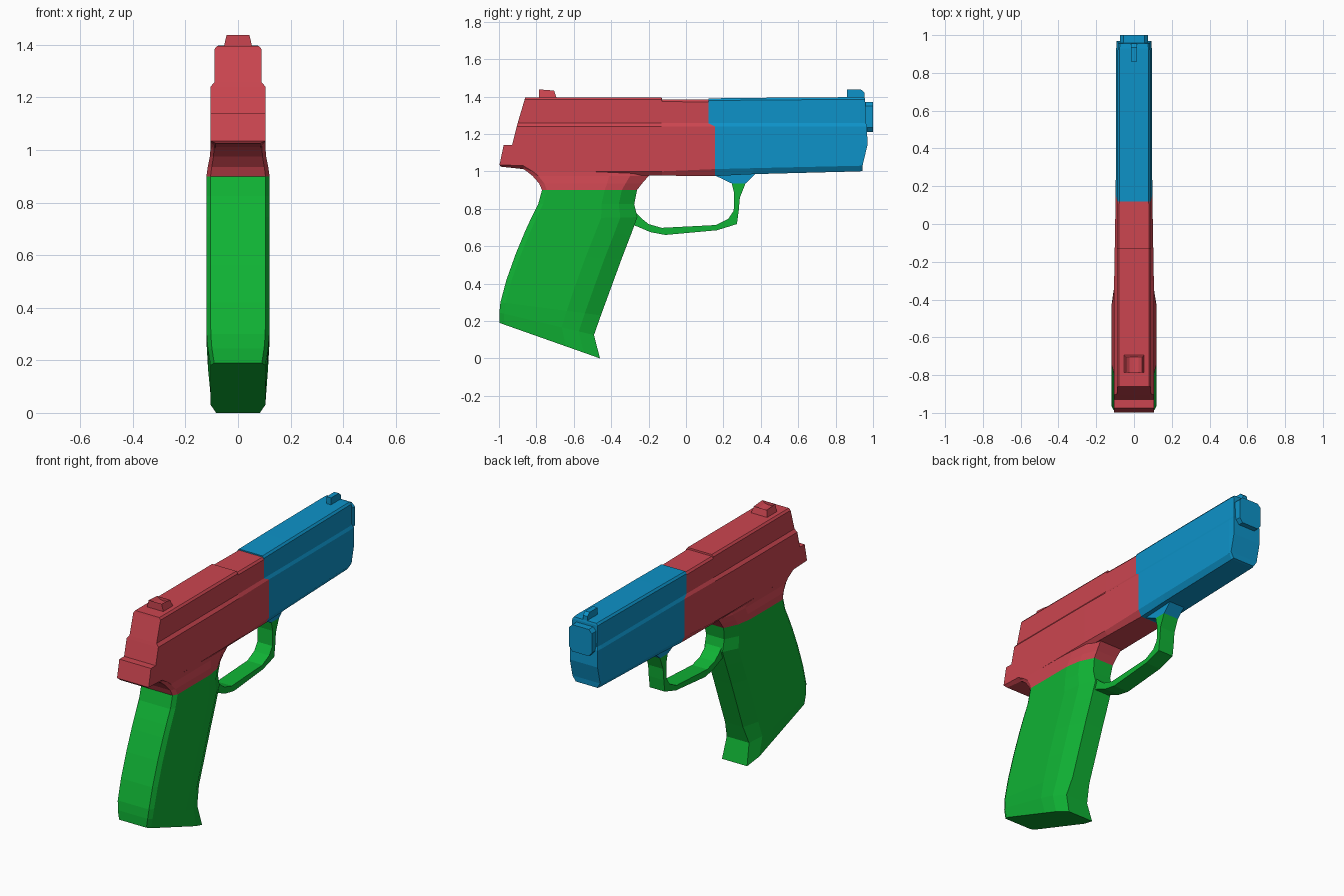
import bpy, bmesh


def material(name, col):
    m = bpy.data.materials.new(name)
    m.diffuse_color = (*col, 1)
    return m


RED = material("red", (0.60, 0.06, 0.08))
BLUE = material("blue", (0.004, 0.29, 0.58))
GREEN = material("green", (0.005, 0.45, 0.035))


def loft(name, rings, mat):
    """Each ring is a right-hand half outline (x, y, z); it is mirrored and skinned."""
    bm = bmesh.new()
    n = len(rings[0])
    loops = []
    for half in rings:
        full = list(half) + [(-x, y, z) for x, y, z in reversed(half)]
        loops.append([bm.verts.new(p) for p in full])
    for a, b in zip(loops, loops[1:]):
        for i in range(2 * n):
            j = (i + 1) % (2 * n)
            bm.faces.new((a[i], a[j], b[j], b[i]))
    for c in (loops[0], loops[-1]):
        for i in range(n - 1):
            bm.faces.new((c[i], c[i + 1], c[-2 - i], c[-1 - i]))
    bmesh.ops.remove_doubles(bm, verts=bm.verts, dist=1e-5)
    bmesh.ops.recalc_face_normals(bm, faces=bm.faces)
    me = bpy.data.meshes.new(name)
    bm.to_mesh(me)
    bm.free()
    me.materials.append(mat)
    ob = bpy.data.objects.new(name, me)
    bpy.context.collection.objects.link(ob)
    return ob


def body_ring(ys, top, low, bottom, w_up, w_low):
    """Cross-section of the long upper body; ys is one y or one per point."""
    pts = [(w_up - 0.01, top), (w_up, top - 0.012), (w_up, 1.258), (w_low, 1.24),
           (w_low, 1.14), (w_low, 1.14), (w_low, low), (w_low - 0.02, bottom)]
    if not isinstance(ys, (list, tuple)):
        ys = [ys] * len(pts)
    return [(x, y, z) for (x, z), y in zip(pts, ys)]


# Rear and front halves of the upper body
split = [0.12, 0.12, 0.12, 0.155, 0.155, 0.155, 0.155, 0.155]
rear = [-0.86, -0.863, -0.9, -0.905, -0.93, -0.975, -0.997, -0.99]
loft("rear_body", [
    body_ring(rear, 1.395, 1.035, 1.025, 0.09, 0.105),
    body_ring([-0.84] * 4 + [-0.87] * 4, 1.395, 1.03, 1.012, 0.09, 0.105),
    body_ring(-0.82, 1.395, 1.0, 0.98, 0.09, 0.105),
    body_ring(-0.3, 1.395, 1.0, 0.977, 0.09, 0.105),
    body_ring(-0.13, 1.395, 1.0, 0.977, 0.09, 0.102),
    body_ring(-0.129, 1.385, 1.0, 0.977, 0.09, 0.102),
    body_ring(split, 1.383, 1.012, 0.975, 0.088, 0.097)], RED)
loft("front_body", [
    body_ring(split, 1.39, 1.012, 0.975, 0.088, 0.097),
    body_ring(0.36, 1.393, 1.017, 0.985, 0.088, 0.096),
    body_ring(0.93, 1.397, 1.03, 1.0, 0.086, 0.094),
    body_ring([0.955, 0.958, 0.962, 0.968, 0.97, 0.97, 0.945, 0.943],
              1.395, 1.035, 1.003, 0.084, 0.092)], BLUE)

# Muzzle plate with cut corners
plate = [(0.055, 1.37), (0.075, 1.35), (0.075, 1.235), (0.055, 1.21)]
loft("muzzle_plate", [[(x, y, z) for x, z in plate] for y in (0.94, 1.0)], BLUE)

# Sights
loft("front_sight", [[(0.015, y, z), (0.015, y, 1.38)]
                     for y, z in ((0.86, 1.438), (0.935, 1.438), (0.955, 1.42))], BLUE)
loft("rear_sight", [[(0.002, y, z - 0.018), (0.025, y, z - 0.014), (0.043, y, z), (0.056, y2, 1.385)]
                    for y, y2, z in ((-0.785, -0.785, 1.438), (-0.705, -0.69, 1.432))], RED)


def grip_ring(back, front, w, nose=0.5):
    """Slanted grip section between a back and a front point (y, z)."""
    ring = []
    for t, k in ((0, 0.87), (0.05, 1), (0.66, 1), (0.84, (1 + nose) / 2 + 0.1), (1, nose)):
        ring.append((w * k, back[0] + t * (front[0] - back[0]),
                     back[1] + t * (front[1] - back[1])))
    return ring


# Grip: coloured shoulder and the handle below it
loft("grip_shoulder", [
    grip_ring((-0.87, 1.015), (-0.19, 0.985), 0.104, 0.7),
    grip_ring((-0.82, 0.975), (-0.2, 0.975), 0.107, 0.7),
    grip_ring((-0.785, 0.935), (-0.235, 0.935), 0.115, 0.6),
    grip_ring((-0.77, 0.9), (-0.262, 0.9), 0.12, 0.55)], RED)
loft("grip", [
    grip_ring((-0.77, 0.9), (-0.262, 0.9), 0.12, 0.55),
    grip_ring((-0.79, 0.825), (-0.277, 0.825), 0.12),
    grip_ring((-0.83, 0.745), (-0.26, 0.755), 0.12),
    grip_ring((-0.86, 0.68), (-0.295, 0.66), 0.12),
    grip_ring((-0.91, 0.56), (-0.345, 0.53), 0.12),
    grip_ring((-0.96, 0.42), (-0.4, 0.38), 0.12),
    grip_ring((-0.992, 0.3), (-0.455, 0.23), 0.119),
    grip_ring((-0.998, 0.245), (-0.492, 0.125), 0.114, 0.65),
    grip_ring((-0.998, 0.19), (-0.46, 0.0), 0.104, 0.8)], GREEN)


# Guard loop: pairs of outer and inner points
def guard_ring(oy, oz, iy, iz, w=0.05):
    return [(w, oy, oz), (w, iy, iz)]


loft("guard", [guard_ring(*p) for p in (
    (-0.31, 0.72, -0.28, 0.79), (-0.26, 0.705, -0.24, 0.75), (-0.19, 0.675, -0.2, 0.718),
    (-0.11, 0.66, -0.13, 0.698), (0.165, 0.685, 0.16, 0.713), (0.272, 0.718, 0.225, 0.745),
    (0.282, 0.79, 0.255, 0.79), (0.288, 0.86, 0.258, 0.88), (0.318, 0.935, 0.245, 0.935))], GREEN)
loft("guard_root", [guard_ring(*p) for p in (
    (0.318, 0.935, 0.245, 0.935), (0.375, 0.99, 0.155, 0.978), (0.375, 1.02, 0.155, 1.02, 0.06))], BLUE)
